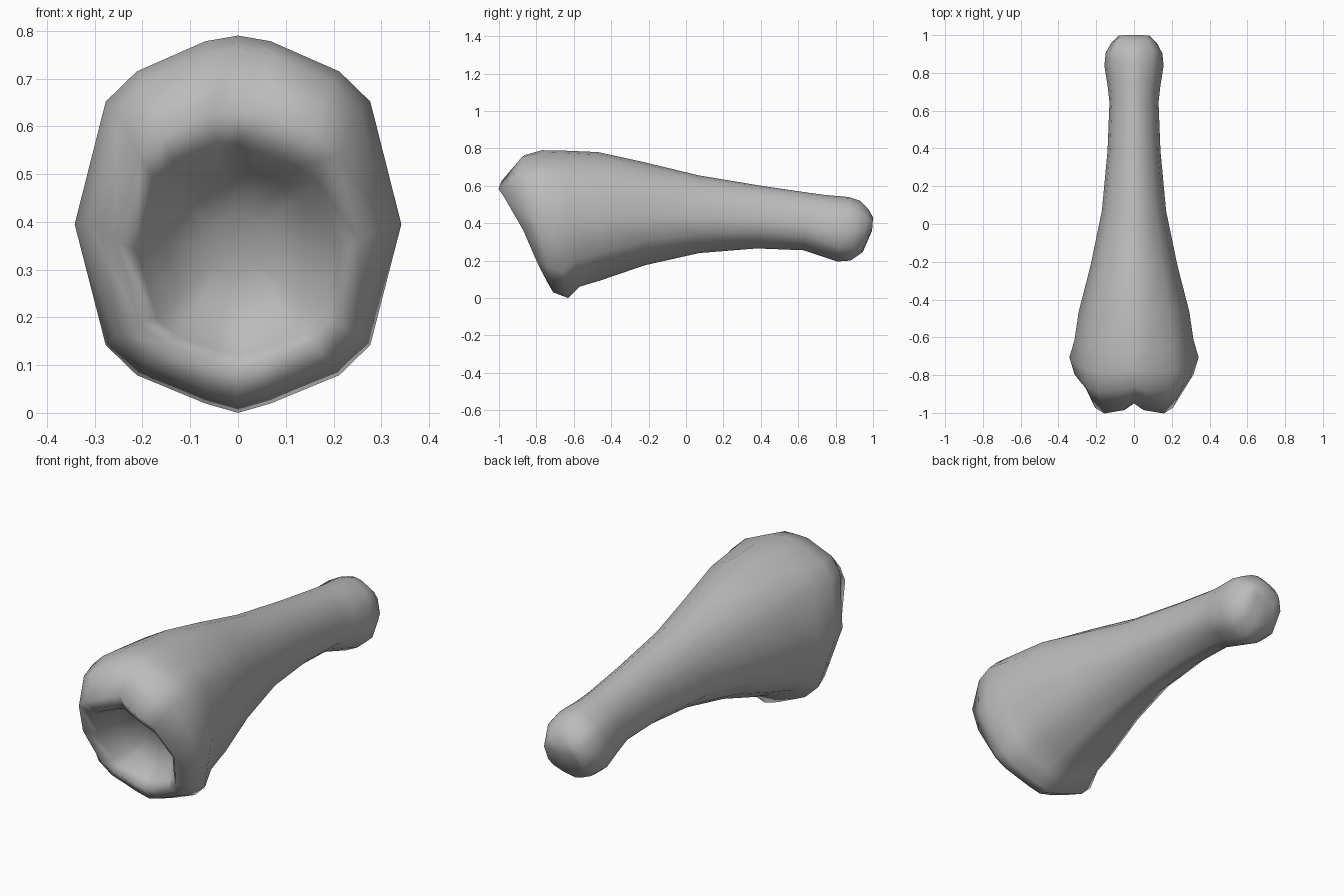
import bpy, bmesh, math

if "Cube" in bpy.data.objects:
    bpy.data.objects.remove(bpy.data.objects["Cube"])

# Half cross-sections from top to bottom: (fraction of half width, fraction of height)
END = [(0, 1), (.2, .985), (.62, .905), (.81, .825), (1, .5),
       (.81, .18), (.62, .1), (.2, .025), (0, 0)]
SHAFT = [(0, 1), (.3, .975), (.66, .86), (.9, .68), (1, .45),
         (.93, .25), (.55, .11), (.25, .03), (0, 0)]

# Rings: top y, top z, bottom y, bottom z, half width, shaft blend, forward bulge
RINGS = [
    # socket in the wide end
    (-.70, .42, -.65, .28, .07, 0, 0),
    (-.78, .51, -.66, .18, .155, 0, 0),
    (-.90, .555, -.71, .12, .21, 0, .05),
    # rim
    (-.95, .635, -.745, .09, .255, 0, .08),
    (-.86, .765, -.71, .03, .315, 0, .04),
    (-.77, .79, -.63, .0, .342, 0, .02),
    (-.66, .788, -.57, .06, .315, .2, 0),
    # shaft
    (-.47, .78, -.46, .093, .293, .5, 0),
    (-.22, .725, -.22, .175, .23, .8, 0),
    (.07, .655, .07, .24, .17, 1, 0),
    (.40, .60, .38, .265, .14, 1, 0),
    (.66, .562, .63, .255, .13, 1, 0),
    # knuckle end
    (.75, .55, .72, .225, .14, .8, 0),
    (.87, .54, .81, .195, .157, .5, 0),
    (.93, .52, .88, .20, .15, .3, 0),
    (.975, .475, .945, .245, .12, .3, 0),
    (1.0, .43, .995, .36, .08, .3, 0),
]


def ring_points(ty, tz, by, bz, w, t, bulge):
    half = []
    for (u0, v0), (u1, v1) in zip(END, SHAFT):
        u, v = u0 + (u1 - u0) * t, v0 + (v1 - v0) * t
        y = by + (ty - by) * v - bulge * v * math.sin(math.pi * u / 1.24)
        half.append((u * w, y, bz + (tz - bz) * v))
    return half + [(-x, y, z) for x, y, z in half[-2:0:-1]]


# Loft the rings into one closed bone
bm = bmesh.new()
loops = [[bm.verts.new(p) for p in ring_points(*r)] for r in RINGS]
for a, b in zip(loops, loops[1:]):
    n = len(a)
    for i in range(n):
        j = (i + 1) % n
        bm.faces.new((a[i], a[j], b[j], b[i]))
bm.faces.new(loops[0])
bm.faces.new(loops[-1])
bmesh.ops.recalc_face_normals(bm, faces=bm.faces)
for f in bm.faces:
    f.smooth = True
mesh = bpy.data.meshes.new("finger_bone")
bm.to_mesh(mesh)
bm.free()

mat = bpy.data.materials.new("grey")
mat.diffuse_color = (.5, .5, .5, 1)
mat.use_nodes = True
mat.node_tree.nodes["Principled BSDF"].inputs["Base Color"].default_value = mat.diffuse_color
mesh.materials.append(mat)
bone = bpy.data.objects.new("finger_bone", mesh)
bpy.context.collection.objects.link(bone)
